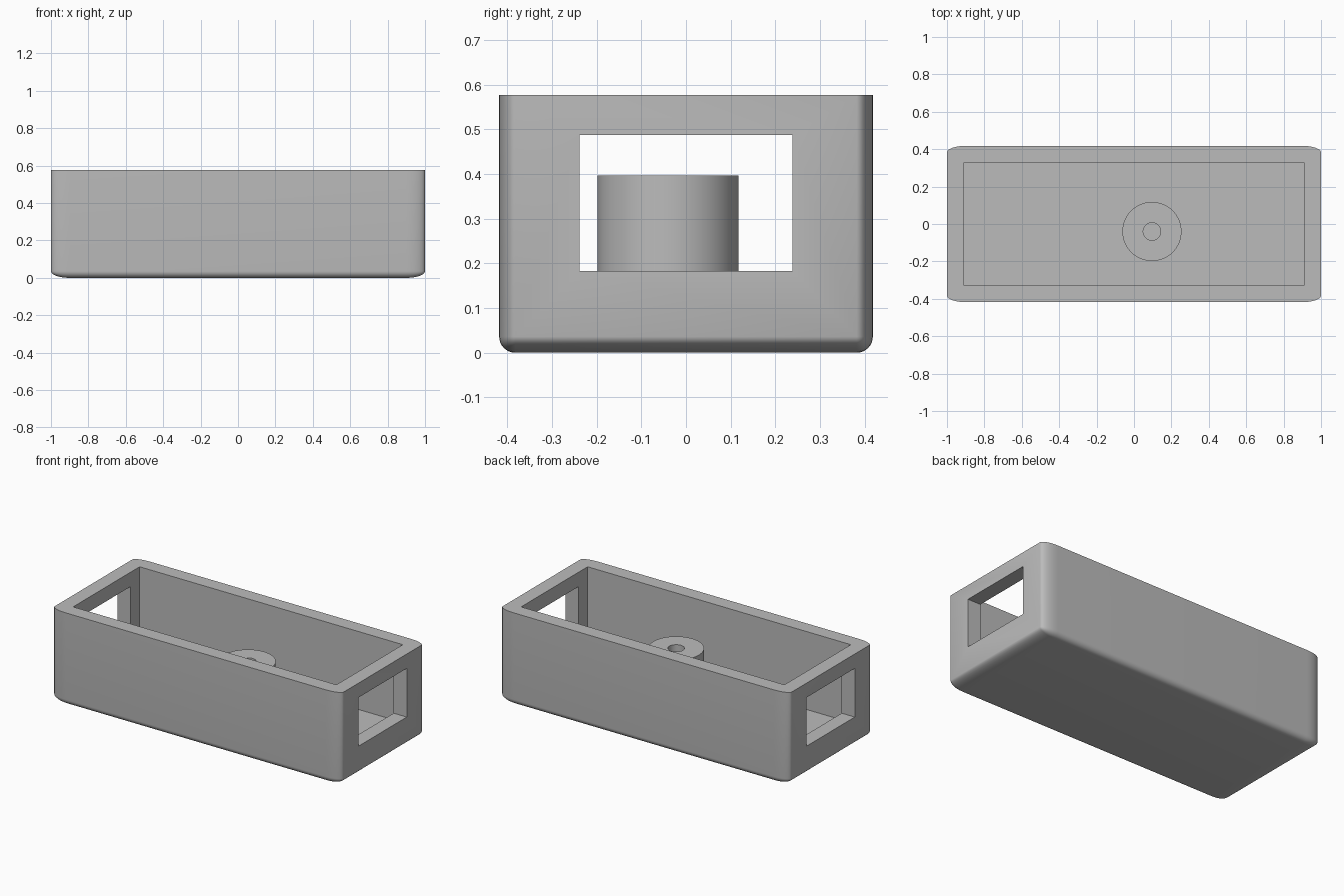
import bpy
import bmesh

if "Cube" in bpy.data.objects:
    bpy.data.objects.remove(bpy.data.objects["Cube"], do_unlink=True)

HALF_X, HALF_Y, HEIGHT = 1.0, 0.418, 0.577
WALL = 0.09
ROUND, STRETCH = 0.036, 2.8      # corner radius, and its lengthening along x
BOSS_X, BOSS_Y = 0.096, -0.04

grey = bpy.data.materials.new("plain grey")
grey.use_nodes = True
colour = (0.5, 0.5, 0.5, 1)
grey.diffuse_color = colour
grey.node_tree.nodes["Principled BSDF"].inputs["Base Color"].default_value = colour


def activate(obj):
    bpy.ops.object.select_all(action="DESELECT")
    obj.select_set(True)
    bpy.context.view_layer.objects.active = obj


def box(name, lo, hi):
    centre = [(a + b) / 2 for a, b in zip(lo, hi)]
    bpy.ops.mesh.primitive_cube_add(size=1, location=centre)
    obj = bpy.context.object
    obj.name = name
    obj.scale = [b - a for a, b in zip(lo, hi)]
    bpy.ops.object.transform_apply(location=True, rotation=True, scale=True)
    return obj


def cylinder(name, radius, bottom, top):
    bpy.ops.mesh.primitive_cylinder_add(
        vertices=64, radius=radius, depth=top - bottom,
        location=(BOSS_X, BOSS_Y, (bottom + top) / 2))
    obj = bpy.context.object
    obj.name = name
    return obj


def cut(obj, cutter):
    mod = obj.modifiers.new("cut", "BOOLEAN")
    mod.operation = "DIFFERENCE"
    mod.solver = "EXACT"
    mod.object = cutter
    activate(obj)
    bpy.ops.object.modifier_apply(modifier=mod.name)
    bpy.data.objects.remove(cutter, do_unlink=True)


def finish(obj):
    obj.data.materials.clear()
    obj.data.materials.append(grey)
    activate(obj)
    bpy.ops.object.shade_smooth_by_angle(angle=0.55)


# Outer block, all edges but the top rim rounded, then stretched along x
case = box("case", (-HALF_X / STRETCH, -HALF_Y, 0), (HALF_X / STRETCH, HALF_Y, HEIGHT))
bm = bmesh.new()
bm.from_mesh(case.data)
edges = [e for e in bm.edges if min(v.co.z for v in e.verts) < HEIGHT / 2]
bmesh.ops.bevel(bm, geom=edges, offset=ROUND, offset_type="OFFSET",
                segments=8, profile=0.5, affect="EDGES")
for v in bm.verts:
    v.co.x *= STRETCH
bm.to_mesh(case.data)
bm.free()

# Open cavity and the window through both end walls
cut(case, box("cavity_cutter", (WALL - HALF_X, WALL - HALF_Y, WALL),
              (HALF_X - WALL, HALF_Y - WALL, 1)))
cut(case, box("window_cutter", (-2, -0.238, 0.183), (2, 0.238, 0.487)))
finish(case)

# Screw boss with a blind hole, standing on the floor
boss = cylinder("screw_boss", 0.158, WALL - 0.01, 0.396)
cut(boss, cylinder("hole_cutter", 0.047, WALL, 0.6))
finish(boss)
